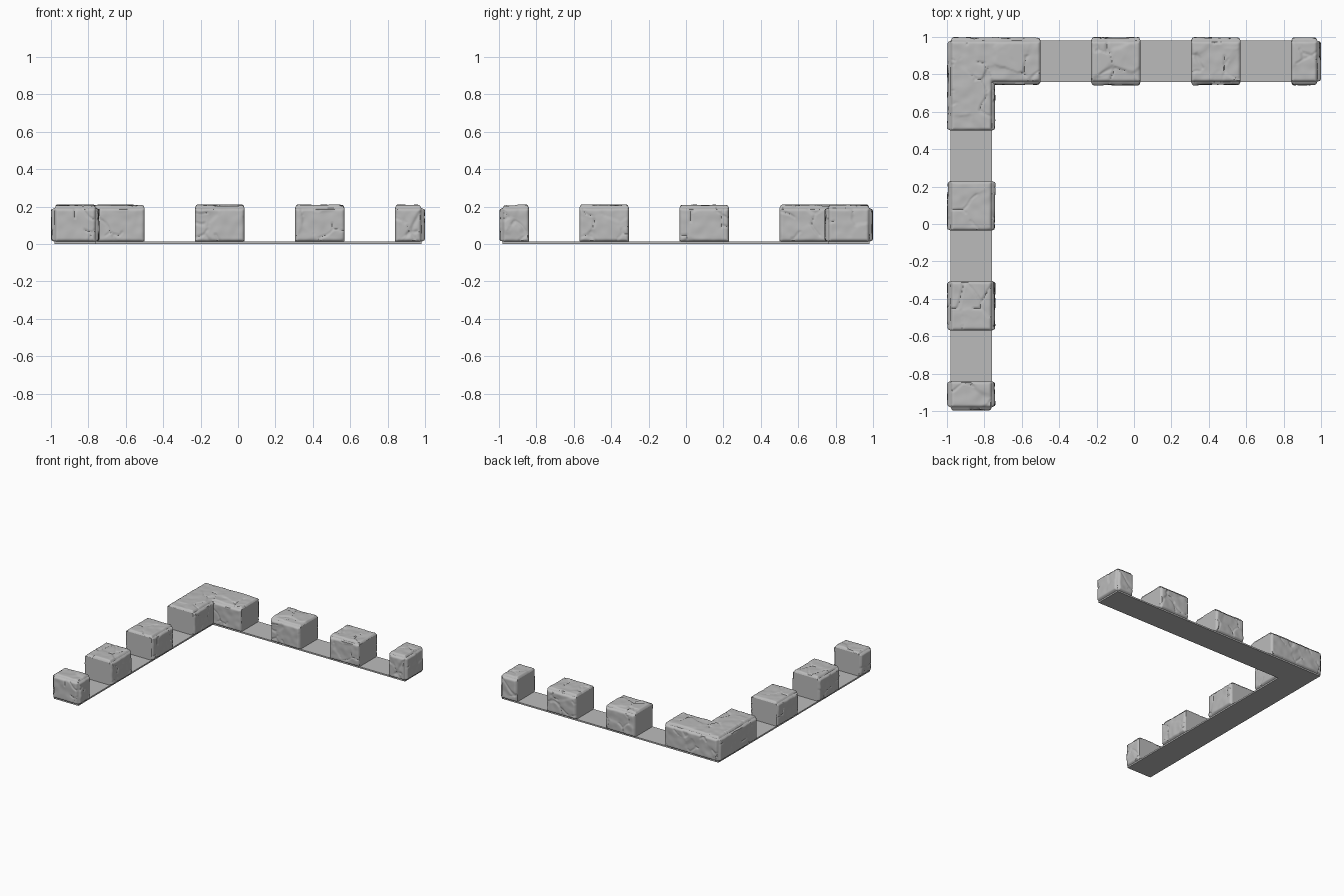
import bpy, bmesh, math
from mathutils import Vector, noise

if "Cube" in bpy.data.objects:
    bpy.data.objects.remove(bpy.data.objects["Cube"], do_unlink=True)

stone = bpy.data.materials.new("grey stone")
stone.use_nodes = True
stone.diffuse_color = (0.5, 0.5, 0.5, 1)
stone.node_tree.nodes["Principled BSDF"].inputs["Base Color"].default_value = (0.5, 0.5, 0.5, 1)

OUT, IN = 0.98, 0.76      # outer and inner line of the wall
BASE, TOP = 0.012, 0.192  # top of the footing, top of the block cores
DEPTH = 0.02              # how far the stone faces bulge
STEP = 0.02 / 3
WIDE = OUT - IN
seed = 0


def prism(bm, outline, z0, z1):
    """Flat-sided solid over a counter-clockwise outline."""
    low = [bm.verts.new((x, y, z0)) for x, y in outline]
    high = [bm.verts.new((x, y, z1)) for x, y in outline]
    bm.faces.new(low[::-1])
    bm.faces.new(high)
    for i in range(len(low)):
        j = (i + 1) % len(low)
        bm.faces.new((low[i], low[j], high[j], high[i]))


def chipped(p):
    """Rough height from 0 to 1: broken ledges, cracks and soft waves."""
    q = p + noise.noise_vector(p * 12) * 0.02
    dist, pts = noise.voronoi(q * 7)
    gap = dist[1] - dist[0]
    ledge = [noise.noise(pts[k] * 3.7) for k in (0, 1)]
    blend = 0.5 + 0.5 * min(gap / 0.12, 1)
    level = ledge[0] * blend + ledge[1] * (1 - blend)
    crack = max(0, 1 - gap / 0.07) * (0.3 if noise.noise(p * 9) > 0 else 0)
    return max(0.3, min(1, 0.83 + 0.35 * level + 0.15 * noise.noise(p * 20) - crack))


def face_panel(bm, origin, u, v, notch=None):
    """Bulging rough stone face spanning u and v, facing along u x v."""
    global seed
    seed += 1
    shift = Vector((seed * 5.3, seed * 2.9, seed * 1.7))
    w, h = u.length, v.length
    normal = u.cross(v).normalized()
    nu, nv = round(w / STEP), round(h / STEP)

    def edge(a, b):
        d = min(a, b, w - a, h - b)
        return min(d, max(notch - a, b - (h - notch))) if notch else d

    grid = {}
    for i in range(nu + 1):
        for j in range(nv + 1):
            d = edge(w * i / nu, h * j / nv)
            if d < -1e-4:
                continue
            p = origin + u * (i / nu) + v * (j / nv)
            rim = 1 - min(max(d, 0) / 0.017, 1)
            rise = DEPTH * math.sqrt(1 - rim * rim) * chipped(p + shift)
            grid[i, j] = bm.verts.new(p + normal * rise)
    for i in range(nu):
        for j in range(nv):
            ring = [(i, j), (i + 1, j), (i + 1, j + 1), (i, j + 1)]
            if all(k in grid for k in ring):
                bm.faces.new([grid[k] for k in ring]).smooth = True


def finish(name, bm):
    mesh = bpy.data.meshes.new(name)
    bm.to_mesh(mesh)
    bm.free()
    mesh.set_sharp_from_angle(angle=math.radians(45))
    mesh.materials.append(stone)
    bpy.context.collection.objects.link(bpy.data.objects.new(name, mesh))


def l_outline(reach):
    """Corner shape whose two arms end at the given distance."""
    return [(-OUT, -reach), (-IN, -reach), (-IN, IN), (reach, IN), (reach, OUT), (-OUT, OUT)]


def flip(p):
    """Mirror from the back arm to the right arm."""
    return Vector((-p.y, -p.x, p.z))


def add_panels(bm, panels, side_arm):
    for o, u, v in panels:
        o, u, v = Vector(o), Vector(u), Vector(v)
        if side_arm:
            o, u, v = flip(o), flip(v), flip(u)
        face_panel(bm, o, u, v)


def long_faces(x0, x1, inner_x0):
    """Inner and outer faces of a stretch of the back arm."""
    z = TOP - BASE
    return [((inner_x0, IN, BASE), (x1 - inner_x0, 0, 0), (0, 0, z)),
            ((x1, OUT, BASE), (x0 - x1, 0, 0), (0, 0, z))]


# Thin footing under both arms
bm = bmesh.new()
prism(bm, l_outline(OUT), 0, BASE)
finish("footing", bm)

# Corner block
bm = bmesh.new()
prism(bm, l_outline(-0.5), BASE, TOP)
for side_arm in (False, True):
    add_panels(bm, long_faces(-OUT, -0.5, -IN), side_arm)
arm = OUT - 0.5
face_panel(bm, Vector((-OUT, 0.5, TOP)), Vector((arm, 0, 0)), Vector((0, arm, 0)), notch=WIDE)
finish("corner_block", bm)

# Merlons along each arm, the last one with a rough end face
for side_arm, arm_name in ((False, "back"), (True, "right")):
    for name, x0, x1 in (("inner", -0.23, 0.035), ("middle", 0.305, 0.57), ("end", 0.84, OUT)):
        bm = bmesh.new()
        box = [(x0, IN), (x1, IN), (x1, OUT), (x0, OUT)]
        if side_arm:
            box = [(-y, -x) for x, y in box][::-1]
        prism(bm, box, BASE, TOP)
        panels = long_faces(x0, x1, x0)
        panels.append(((x0, IN, TOP), (x1 - x0, 0, 0), (0, WIDE, 0)))
        if name == "end":
            panels.append(((x1, IN, BASE), (0, WIDE, 0), (0, 0, TOP - BASE)))
        add_panels(bm, panels, side_arm)
        finish(f"{arm_name}_{name}_merlon", bm)
